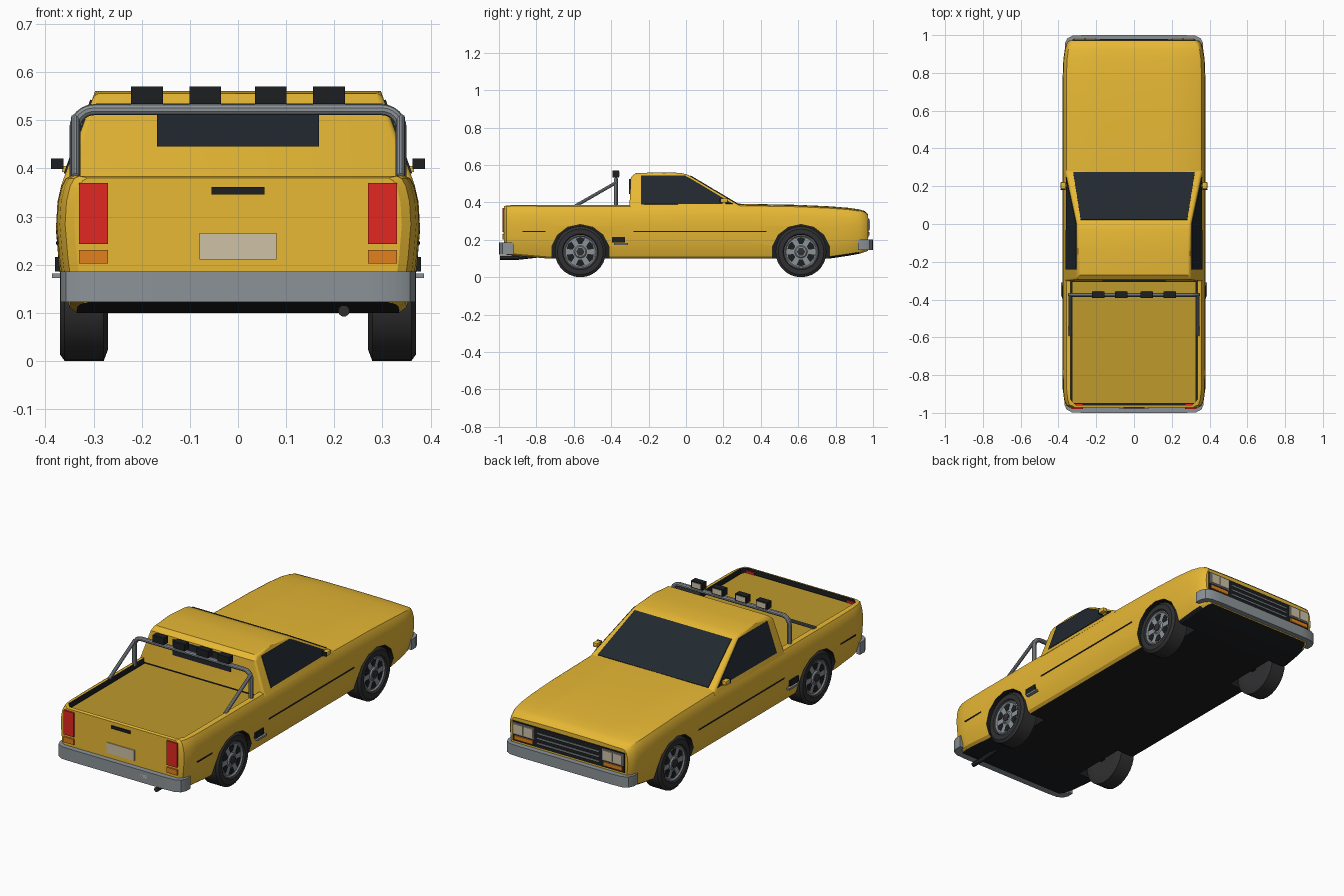
import bpy, bmesh
from math import sin, cos, pi, radians
from mathutils import Vector

if "Cube" in bpy.data.objects:
    bpy.data.objects.remove(bpy.data.objects["Cube"])


def material(name, r, g, b):
    m = bpy.data.materials.new(name)
    m.diffuse_color = (r, g, b, 1)
    m.use_nodes = True
    m.node_tree.nodes["Principled BSDF"].inputs["Base Color"].default_value = m.diffuse_color
    return m


YELLOW = material("yellow_paint", 0.80, 0.48, 0.035)
COVER = material("bed_yellow", 0.52, 0.32, 0.025)
BLACK = material("black_trim", 0.012, 0.013, 0.015)
GLASS = material("dark_glass", 0.015, 0.021, 0.028)
RUBBER = material("rubber", 0.03, 0.03, 0.032)
STEEL = material("steel", 0.26, 0.29, 0.31)
RED = material("red_lens", 0.75, 0.02, 0.015)
ORANGE = material("orange_lens", 0.75, 0.22, 0.012)
CREAM = material("cream_lens", 0.62, 0.54, 0.38)
WHITE = material("white_lens", 0.7, 0.7, 0.75)


def finish(name, bm, *mats):
    bmesh.ops.recalc_face_normals(bm, faces=bm.faces)
    me = bpy.data.meshes.new(name)
    bm.to_mesh(me)
    bm.free()
    for m in mats:
        me.materials.append(m)
    ob = bpy.data.objects.new(name, me)
    bpy.context.collection.objects.link(ob)
    return ob


def slab(name, pts, vec, mat, bevel=0, segs=2):
    """Extrude a polygon along a vector."""
    bm = bmesh.new()
    a = [bm.verts.new(p) for p in pts]
    b = [bm.verts.new(Vector(p) + Vector(vec)) for p in pts]
    bm.faces.new(a)
    bm.faces.new(b)
    for i in range(len(a)):
        j = (i + 1) % len(a)
        bm.faces.new((a[i], a[j], b[j], b[i]))
    if bevel:
        bmesh.ops.bevel(bm, geom=bm.edges[:], offset=bevel, segments=segs,
                        affect='EDGES', profile=0.5)
    return finish(name, bm, mat)


def box(name, x, y, z, mat, bevel=0):
    pts = [(x[0], y[0], z[0]), (x[1], y[0], z[0]), (x[1], y[1], z[0]), (x[0], y[1], z[0])]
    return slab(name, pts, (0, 0, z[1] - z[0]), mat, bevel)


def loft(name, rings, *mats, caps=True):
    bm = bmesh.new()
    rows = [[bm.verts.new(p) for p in r] for r in rings]
    n = len(rows[0])
    for a, b in zip(rows, rows[1:]):
        for i in range(n):
            bm.faces.new((a[i], a[(i + 1) % n], b[(i + 1) % n], b[i]))
    if caps:
        bm.faces.new(rows[0])
        bm.faces.new(rows[-1])
    return finish(name, bm, *mats)


def lathe(name, prof, y, z, side, mat, segs=28):
    """Solid of revolution about the x axis; prof holds (x, radius)."""
    rings = [[(side * x, y + r * cos(2 * pi * i / segs), z + r * sin(2 * pi * i / segs))
              for i in range(segs)] for x, r in prof]
    return loft(name, rings, mat)


def tube(name, pts, r, mat):
    cu = bpy.data.curves.new(name, 'CURVE')
    cu.dimensions = '3D'
    cu.bevel_depth, cu.bevel_resolution, cu.use_fill_caps = r, 3, True
    sp = cu.splines.new('POLY')
    sp.points.add(len(pts) - 1)
    for p, c in zip(sp.points, pts):
        p.co = (*c, 1)
    ob = bpy.data.objects.new(name, cu)
    bpy.context.collection.objects.link(ob)
    cu.materials.append(mat)
    bpy.context.view_layer.objects.active = ob
    ob.select_set(True)
    bpy.ops.object.convert(target='MESH')
    ob.select_set(False)


# Lower body: one cross-section lofted along the length
SECTION = [(0.335, 0), (0.350, .04), (0.367, .22), (0.372, .36), (0.378, .62), (0.375, .80),
           (0.367, .92), (0.358, .98), (0.347, 1)]
STATIONS = [(-.972, .90, .125, .380), (-.96, .95, .12, .384), (-.93, .98, .117, .385),
            (-.88, .995, .112, .385), (-.74, 1, .10, .385), (-.3, 1, .10, .385),
            (.28, 1, .10, .388), (.60, 1, .10, .382), (.77, 1, .10, .374), (.87, .99, .115, .366),
            (.925, .97, .125, .358), (.955, .945, .135, .349), (.972, .905, .14, .333)]
rings = []
for y, w, zb, zt in STATIONS:
    half = [(x * w, zb + t * (zt - zb)) for x, t in SECTION]
    crown = [(.18, zt + .004), (0, zt + .005), (-.18, zt + .004)] if y > .2 else \
            [(.18, zt), (0, zt), (-.18, zt)]
    loop = half + crown + [(-x, z) for x, z in reversed(half)]
    rings.append([(x, y, z) for x, z in loop])
body = loft("body", rings, YELLOW, BLACK)
for f in body.data.polygons:
    if f.normal.z < -0.8:
        f.material_index = 1

# Wheel arches and shallow bed cut out of the body
AXLES = (-.565, .615)
WHEEL_Z = .136
cutters = [slab("bed_cutter", [(-.335, -.30, .357), (.335, -.30, .357), (.335, -.93, .357),
                               (.31, -.957, .357), (-.31, -.957, .357), (-.335, -.93, .357)],
                (0, 0, .1), YELLOW)]
for y in AXLES:
    for s in (-1, 1):
        ring = [(s * .24, y + .156 * cos(a), WHEEL_Z - .004 + .15 * sin(a))
                for a in [(i + .5) * pi / 7 for i in range(14)]]
        cutters.append(slab("arch_cutter", ring, (s * .3, 0, 0), YELLOW))
bpy.context.view_layer.objects.active = body
for c in cutters:
    c.hide_render = True
    c.data.materials.append(BLACK)
    for f in c.data.polygons:
        f.material_index = 1
    mod = body.modifiers.new("cut", 'BOOLEAN')
    mod.operation, mod.solver, mod.object = 'DIFFERENCE', 'EXACT', c
    bpy.ops.object.modifier_apply(modifier=mod.name)
    bpy.data.objects.remove(c)
box("bed_floor", (-.326, .326), (-.948, -.308), (.352, .360), COVER)


# Cab: side profile with tapering width
def cab_x(z):
    return .360 - (z - .385) * .36


CAB = [(-.303, .365), (-.295, .535), (-.27, .556), (-.15, .561), (-.03, .558), (.012, .547),
       (.283, .386), (.283, .365)]
bm = bmesh.new()
left, right = [[bm.verts.new((s * cab_x(z), y, z)) for y, z in CAB] for s in (-1, 1)]
bm.faces.new(left)
bm.faces.new(right)
for i in range(len(CAB)):
    j = (i + 1) % len(CAB)
    bm.faces.new((left[i], left[j], right[j], right[i]))
rim = [e for e in bm.edges if e.verts[0].co.x * e.verts[1].co.x > 0
       and max(v.co.z for v in e.verts) > .5]
bmesh.ops.bevel(bm, geom=rim, offset=.012, segments=3, affect='EDGES', profile=.5)
finish("cab", bm, YELLOW)

# Glass
slab("windshield", [(-.322, .274, .3914), (.322, .274, .3914), (.282, .022, .5411),
                    (-.282, .022, .5411)], (0, .002, .0035), GLASS)
box("rear_window", (-.168, .168), (-.304, -.29), (.445, .525), GLASS)
for s in (-1, 1):
    slab("side_window", [(s * (cab_x(z) - .006), y, z) for y, z in
                         ((-.24, .387), (-.24, .540), (-.005, .540), (.02, .527), (.25, .390))],
         (s * .0085, 0, .003), GLASS)

# Bumpers wrapping round the corners
for name, s, z0, z1, w in (("rear_bumper", -1, .122, .186, .369), ("front_bumper", 1, .146, .202, .366)):
    plan = [(w, .92), (w, .955), (w - .012, .982), (w - .04, .997), (w - .1, 1.0)]
    inner = [(.26, .955), (w - .03, .945), (w - .02, .92)]
    loop = plan + [(-x, y) for x, y in reversed(plan)] + [(-x, y) for x, y in reversed(inner)] + inner
    slab(name, [(x, s * y, z0) for x, y in loop], (0, 0, z1 - z0), STEEL)

# Tailgate details
box("tailgate_handle", (-.055, .055), (-.978, -.96), (.346, .361), BLACK)
box("plate", (-.08, .08), (-.977, -.96), (.211, .266), CREAM)
tube("tailpipe", [(.22, -.80, .115), (.22, -.90, .104), (.22, -.995, .104)], .012, RUBBER)

# Grille
box("grille_panel", (-.326, .326), (.955, .976), (.212, .316), BLACK)
for z in (.236, .262, .288):
    box("grille_bar", (-.18, .18), (.97, .980), (z - .003, z + .003), STEEL)

for s in (-1, 1):
    # Rear lamps
    box("tail_light", (s * .27, s * .33), (-.980, -.95), (.243, .370), RED)
    box("rear_indicator", (s * .27, s * .33), (-.980, -.95), (.202, .231), ORANGE)
    box("reverse_light", (s * .112, s * .167), (-1.0, -.98), (.146, .166), WHITE)
    # Front lamps
    box("headlight_frame", (s * .198, s * .322), (.96, .980), (.250, .310), STEEL)
    for x in (.205, .263):
        box("headlight", (s * x, s * (x + .052)), (.97, .984), (.256, .304), CREAM)
    box("front_indicator", (s * .205, s * .315), (.96, .982), (.222, .243), ORANGE)
    # Side trim, vent and step
    box("door_trim", (s * .36, s * .3782), (-.28, .43), (.242, .248), BLACK)
    box("rear_trim", (s * .36, s * .3775), (-.875, -.75), (.242, .248), BLACK)
    box("side_vent", (s * .35, s * .380), (-.395, -.325), (.186, .216), BLACK)
    box("side_step", (s * .35, s * .386), (-.385, -.31), (.172, .182), STEEL)
    # Mirrors
    box("mirror_shell", (s * .362, s * .388), (.186, .222), (.399, .421), YELLOW, .004)
    box("mirror_glass", (s * .362, s * .388), (.180, .187), (.399, .421), BLACK)
    box("mirror_arm", (s * .34, s * .366), (.195, .212), (.392, .405), YELLOW)
    # Roll bar brace
    tube("roll_bar_brace", [(s * .338, -.375, .505), (s * .338, -.59, .382)], .009, STEEL)

# Roll bar hoop with rounded corners
hoop = [(.339, .37)] + [(.299 + .04 * cos(a), .482 + .04 * sin(a))
                        for a in [i * pi / 12 for i in range(7)]]
hoop += [(-x, z) for x, z in reversed(hoop)]
tube("roll_bar", [(x, -.375, z) for x, z in hoop], .0115, STEEL)
for x in (-.189, -.068, .068, .189):
    box("roof_lamp", (x - .033, x + .033), (-.393, -.358), (.534, .570), BLACK)
    box("roof_lamp_lens", (x - .026, x + .026), (-.36, -.355), (.539, .565), CREAM)

# Wheels
TYRE = [(.272, .08), (.270, .112), (.279, .136), (.360, .136), (.370, .122), (.370, .096),
        (.364, .091), (.352, .089)]
RIM = [(.30, .08), (.352, .092), (.362, .092), (.364, .086), (.358, .080), (.358, .034),
       (.364, .028)]
for y in AXLES:
    box("axle", (-.28, .28), (y - .015, y + .015), (.12, .15), BLACK)
    for s in (-1, 1):
        lathe("tyre", TYRE, y, WHEEL_Z, s, RUBBER)
        lathe("wheel_rim", RIM, y, WHEEL_Z, s, STEEL)
        lathe("wheel_hub", [(.35, .022), (.368, .022), (.370, .016)], y, WHEEL_Z, s, RUBBER, 6)
        for k in range(6):
            c = (k + .5) * pi / 3
            wedge = [(r, c + d) for r, d in ((.042, -.22), (.074, -.33), (.077, 0), (.074, .33), (.042, .22))]
            slab("rim_window", [(s * .35, y + r * cos(a), WHEEL_Z + r * sin(a)) for r, a in wedge],
                 (s * .0095, 0, 0), BLACK)

# Smooth shading with crisp edges
for ob in bpy.data.objects:
    ob.select_set(ob.type == 'MESH')
bpy.context.view_layer.objects.active = body
bpy.ops.object.shade_smooth_by_angle(angle=radians(30))
